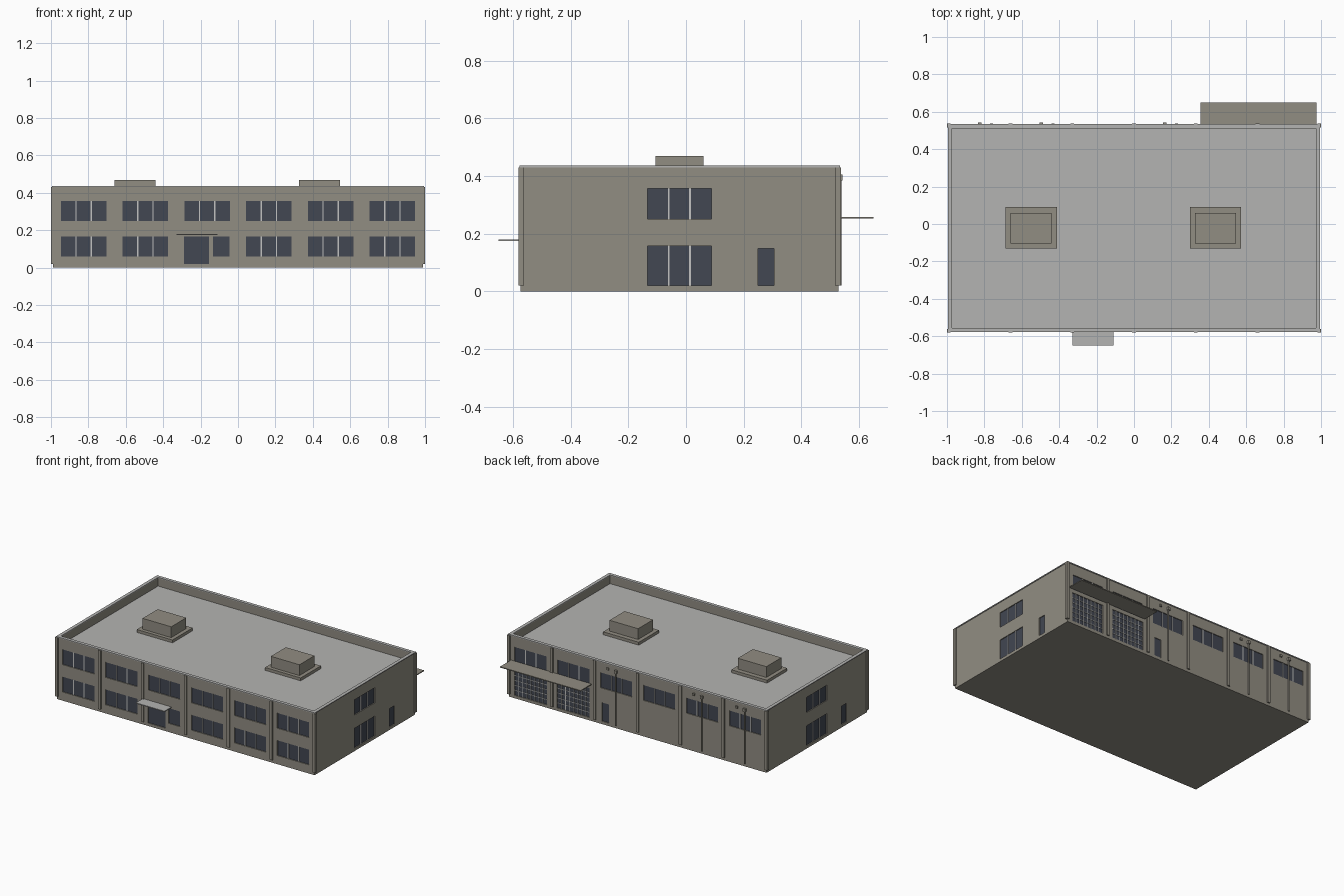
import bpy, bmesh
from mathutils import Matrix, Vector

if "Cube" in bpy.data.objects:
    bpy.data.objects.remove(bpy.data.objects["Cube"])


def material(name, rgb):
    m = bpy.data.materials.new(name)
    m.diffuse_color = (*rgb, 1)
    m.use_nodes = True
    m.node_tree.nodes["Principled BSDF"].inputs["Base Color"].default_value = m.diffuse_color
    return m


WALL = material("tan wall", (0.283, 0.266, 0.223))
ROOF = material("light grey roof", (0.456, 0.456, 0.445))
GLASS = material("dark blue glass", (0.054, 0.063, 0.084))
FRAME = material("pale frame", (0.55, 0.55, 0.54))

X, Y0, Y1 = 0.99, -0.573, 0.529      # wall planes
TOP, ROOF_Z, DEPTH = 0.43, 0.375, 0.008


def boxes(name, spans, mat):
    """One object from a list of (x0, x1, y0, y1, z0, z1) boxes."""
    bm = bmesh.new()
    for x0, x1, y0, y1, z0, z1 in spans:
        c = Vector((x0 + x1, y0 + y1, z0 + z1)) / 2
        s = Matrix.Diagonal((x1 - x0, y1 - y0, z1 - z0, 1))
        bmesh.ops.create_cube(bm, size=1, matrix=Matrix.Translation(c) @ s)
    me = bpy.data.meshes.new(name)
    bm.to_mesh(me)
    bm.free()
    me.materials.append(mat)
    ob = bpy.data.objects.new(name, me)
    bpy.context.collection.objects.link(ob)
    return ob


def on_wall(side, a0, a1, z0, z1, near, far):
    """Box on a wall; near/far are distances outward from the wall plane."""
    if side == "front":
        return (a0, a1, Y0 - far, Y0 - near, z0, z1)
    if side == "back":
        return (a0, a1, Y1 + near, Y1 + far, z0, z1)
    if side == "right":
        return (X + near, X + far, a0, a1, z0, z1)
    return (-X - far, -X - near, a0, a1, z0, z1)


cuts, panes, bars = [], [], []


def opening(side, a0, a1, z0, z1, cols=1, rows=1, w=0.006):
    """Recessed glass with evenly spaced dividing bars."""
    cuts.append(on_wall(side, a0, a1, z0, z1, -DEPTH, 0.02))
    panes.append(on_wall(side, a0, a1, z0, z1, -DEPTH - 0.002, -DEPTH + 0.002))
    for i in range(1, cols):
        a = a0 + (a1 - a0) * i / cols
        bars.append(on_wall(side, a - w / 2, a + w / 2, z0, z1, -DEPTH, -0.002))
    for j in range(1, rows):
        z = z0 + (z1 - z0) * j / rows
        bars.append(on_wall(side, a0, a1, z - w / 2, z + w / 2, -DEPTH, -0.0025))


# Six bays of windows along front and back
for i in range(6):
    c = -0.825 + 0.33 * i
    for side in ("front", "back"):
        opening(side, c - 0.122, c + 0.122, 0.25, 0.356, 3)
    if i != 2:
        opening("front", c - 0.122, c + 0.122, 0.06, 0.166, 3)
    if i > 3:   # loading doors
        opening("back", c - 0.125, c + 0.125, 0.02, 0.225, 8, 6, 0.004)
# Front entrance, its side window and the back door
opening("front", -0.29, -0.155, 0.02, 0.166)
opening("front", -0.135, -0.045, 0.06, 0.166)
opening("back", 0.222, 0.275, 0.02, 0.15)
# End walls
for side, door in (("right", 0.25), ("left", -0.35)):
    opening(side, -0.134, 0.088, 0.25, 0.356, 3)
    opening(side, -0.134, 0.088, 0.02, 0.158, 3)
    opening(side, door, door + 0.055, 0.02, 0.148)

# Main block, cut by the openings and the sunken roof
body = boxes("main_block", [(-X, X, Y0, Y1, 0, TOP)], WALL)
cuts.append((-X + 0.017, X - 0.017, Y0 + 0.017, Y1 - 0.017, ROOF_Z, TOP + 0.1))
cutter = boxes("opening_cutter", cuts, WALL)
cutter.hide_render = True
mod = body.modifiers.new("openings", 'BOOLEAN')
mod.operation, mod.solver, mod.object = 'DIFFERENCE', 'EXACT', cutter
bpy.context.view_layer.objects.active = body
bpy.ops.object.modifier_apply(modifier=mod.name)
bpy.data.objects.remove(cutter)
body.data.materials.clear()
body.data.materials.append(WALL)
body.data.materials.append(ROOF)
for p in body.data.polygons:
    p.material_index = int(p.normal.z > 0.9 and p.center.z > ROOF_Z - 0.01)

boxes("window_glass", panes, GLASS)
boxes("window_bars", bars, FRAME)

# Coping around the parapet
e, t = 0.005, 0.018
boxes("parapet_coping", [
    (-X - e, X + e, Y0 - e, Y0 + t, TOP, TOP + 0.006),
    (-X - e, X + e, Y1 - t, Y1 + e, TOP, TOP + 0.006),
    (-X - e, -X + t, Y0 + t, Y1 - t, TOP, TOP + 0.006),
    (X - t, X + e, Y0 + t, Y1 - t, TOP, TOP + 0.006)], ROOF)

# Pilasters between bays
boxes("pilasters", [on_wall(s, x - 0.01, x + 0.01, 0.02, TOP, -0.012, 0.008)
                    for s in ("front", "back")
                    for x in (-0.99, -0.66, -0.33, 0, 0.33, 0.66, 0.99)], WALL)

# Canopies
boxes("entrance_canopy", [(-0.33, -0.11, -0.65, Y0, 0.174, 0.18)], ROOF)
boxes("loading_canopy", [(0.355, 0.975, Y1, 0.65, 0.252, 0.258)], WALL)

# Roof units: curb, wide slab and upper box
for n, x in (("left", -0.55), ("right", 0.436)):
    boxes(n + "_roof_unit", [
        (x - 0.11, x + 0.11, -0.105, 0.06, 0.39, 0.47),
        (x - 0.137, x + 0.137, -0.13, 0.092, ROOF_Z - 0.002, 0.395)], WALL)

# Downpipes with hoppers, and a small overflow box beside each
for n, x in enumerate((-0.825, -0.495, 0.165)):
    bpy.ops.mesh.primitive_cylinder_add(vertices=10, radius=0.005, depth=0.37,
                                        location=(x, Y1 + 0.005, 0.205))
    pipe = bpy.context.object
    pipe.name = f"downpipe_{n + 1}"
    pipe.data.materials.append(WALL)
    boxes(f"hopper_{n + 1}", [
        on_wall("back", x - 0.009, x + 0.009, 0.385, 0.405, 0, 0.014),
        on_wall("back", x + 0.055, x + 0.071, 0.39, 0.405, 0, 0.009)], WALL)
